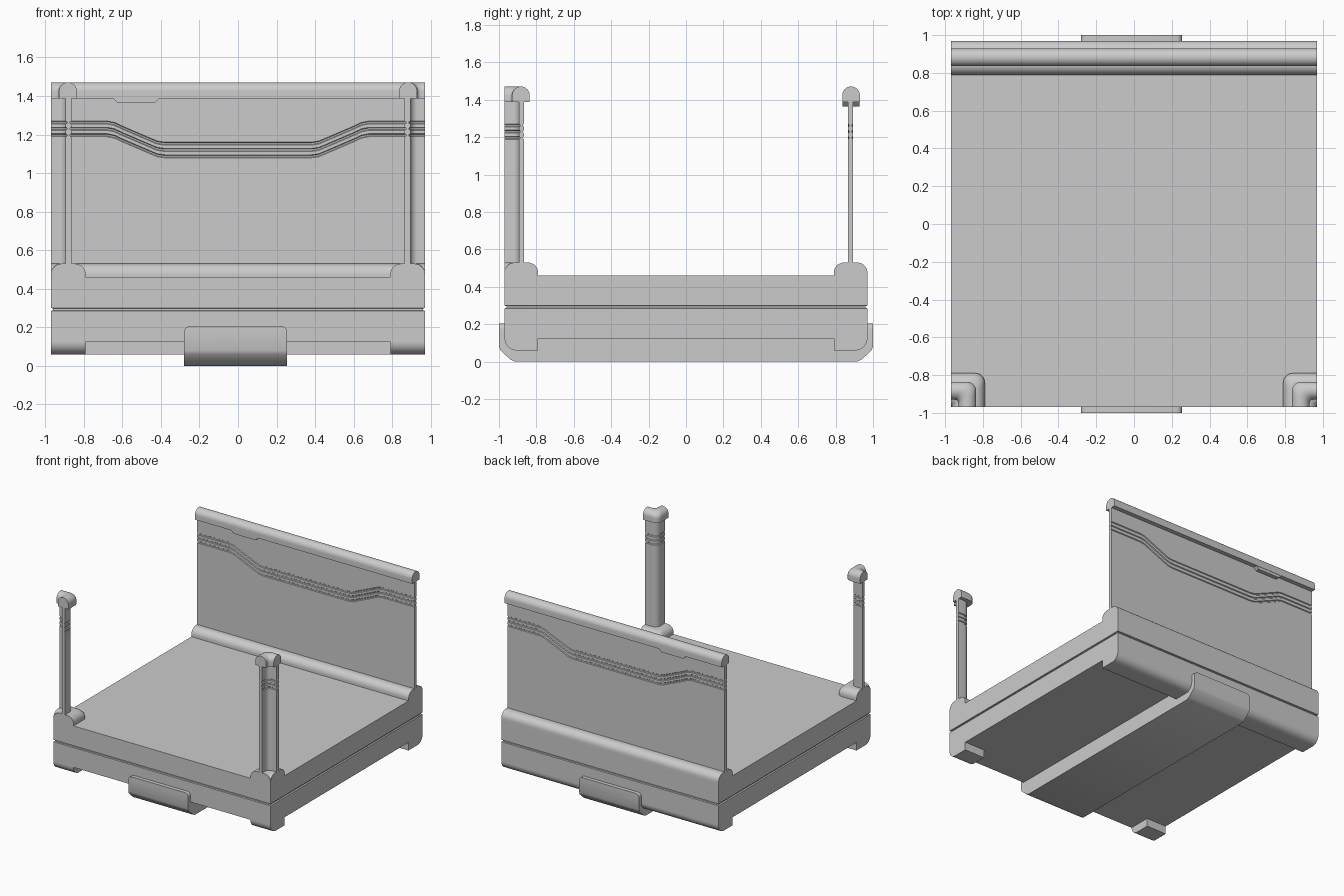
import bpy, bmesh
from math import sin, cos, pi, radians

if "Cube" in bpy.data.objects:
    bpy.data.objects.remove(bpy.data.objects["Cube"])

E = 0.97  # half size of the body


def finish(name, bm):
    bmesh.ops.remove_doubles(bm, verts=bm.verts, dist=1e-5)
    bmesh.ops.recalc_face_normals(bm, faces=bm.faces)
    me = bpy.data.meshes.new(name)
    bm.to_mesh(me)
    bm.free()
    ob = bpy.data.objects.new(name, me)
    bpy.context.collection.objects.link(ob)
    bpy.context.view_layer.objects.active = ob
    ob.select_set(True)
    bpy.ops.object.shade_smooth_by_angle(angle=radians(32))
    ob.select_set(False)
    return ob


def loft(rings):
    """Skin closed rings of points and cap both ends."""
    bm = bmesh.new()
    vs = [[bm.verts.new(p) for p in r] for r in rings]
    n = len(vs[0])
    for a, b in zip(vs, vs[1:]):
        for i in range(n):
            j = (i + 1) % n
            bm.faces.new((a[i], a[j], b[j], b[i]))
    bm.faces.new(vs[0])
    bm.faces.new(vs[-1])
    return bm


def arc(cx, cz, r, a0, a1, n=8):
    return [(cx + r * cos(radians(a0 + (a1 - a0) * i / n)),
             cz + r * sin(radians(a0 + (a1 - a0) * i / n))) for i in range(n + 1)]


# Profiles are (distance in from the outer edge, height)
def rail(name, prof, xs=(-E, E), side=1, shift=None):
    rings = [[(x, side * (E - d), z + (shift(x, z) if shift else 0)) for d, z in prof] for x in xs]
    return finish(name, loft(rings))


def corner(name, prof, sx):
    """Sweep a profile round an L with a rounded inner corner."""
    n = 8
    rings = []
    for k in range(-1, n + 2):
        ring = []
        for d, z in prof:
            r = min(0.05, d * 0.5)
            if k < 0:
                u, v = d, 0
            elif k > n:
                u, v = 0, d
            else:
                t = pi / 2 * k / n
                u, v = d - r + r * cos(t), d - r + r * sin(t)
            ring.append((sx * (E - u), v - E, z))
        rings.append(ring)
    return finish(name, loft(rings))


# Body with a thin seam groove round it
levels = [(E, 0.125), (E, 0.285), (E - 0.01, 0.288), (E - 0.01, 0.297), (E, 0.30), (E, 0.46)]
finish("body", loft([[(-s, -s, z), (s, -s, z), (s, s, z), (-s, s, z)] for s, z in levels]))

# Base moulding, panel with three grooves, and rounded cap profiles
moulding = [(0, 0.455)] + arc(0.055, 0.475, 0.055, 180, 90) + arc(0.125, 0.475, 0.055, 90, 0) + [(0.18, 0.455)]
cap = [(0.0405, 1.388)] + arc(0.0875, 1.424, 0.047, 180, 0, 20) + [(0.1345, 1.388)]
grooves = (1.197, 1.23, 1.263)


def panel_side(d, inward):
    pts = [(d, 0.52)]
    for g in grooves:
        pts += [(d, g - 0.008), (d + inward, g - 0.004), (d + inward, g + 0.004), (d, g + 0.008)]
    return pts + [(d, 1.40)]


panel = panel_side(0.076, 0.006) + panel_side(0.105, -0.006)[::-1]


def dip(x, z):
    """Grooves run lower across the middle of the back panel."""
    if not 1.1 < z < 1.3:
        return 0
    for lim, s in ((0.68, 0), (0.64, -0.008), (0.60, -0.027), (0.46, -0.087), (0.42, -0.104)):
        if abs(x) > lim - 0.001:
            return s
    return -0.11


half = [0.38, 0.42, 0.46, 0.60, 0.64, 0.68, E]
stations = [-x for x in half[::-1]] + half
rail("back_moulding", moulding)
rail("back_panel", panel, stations, shift=dip)
rail("back_top_rail", cap)

# Front corner posts
for sx, side in ((-1, "left"), (1, "right")):
    corner(side + "_post_base", moulding, sx)
    corner(side + "_post", panel, sx)
    corner(side + "_post_cap", cap, sx)

# Tab hanging under the top rail
tab = [(-0.655, 1.395), (-0.625, 1.365), (-0.43, 1.365), (-0.40, 1.395)]
finish("top_rail_tab", loft([[(x, y, z) for x, z in tab] for y in (0.838, 0.927)]))

# Feet: full-width runner at the back, blocks at the front corners
foot = [(0.18, 0.13), (0.18, 0.06)] + arc(0.065, 0.125, 0.065, 270, 180) + [(0, 0.13)]
rail("back_runner", foot)
rail("left_front_foot", foot, (-E, -0.79), -1)
rail("right_front_foot", foot, (0.79, E), -1)

# Strap under the body with upturned, round-cornered ends
side = [(0, 0.125), (0.965, 0.125), (0.965, 0.205), (1, 0.205), (1, 0.08),
        (0.992, 0.06), (0.94, 0.012), (0.915, 0)]
outline = side[1:] + [(-y, z) for y, z in side[:0:-1]]
bm = loft([[(x, y, z) for y, z in outline] for x in (-0.28, 0.255)])
ends = [e for e in bm.edges if all(v.co.z > 0.2 for v in e.verts)
        and abs(e.verts[0].co.x - e.verts[1].co.x) < 1e-4]
bmesh.ops.bevel(bm, geom=ends, offset=0.03, segments=5, profile=0.5, affect='EDGES')
finish("under_strap", bm)
